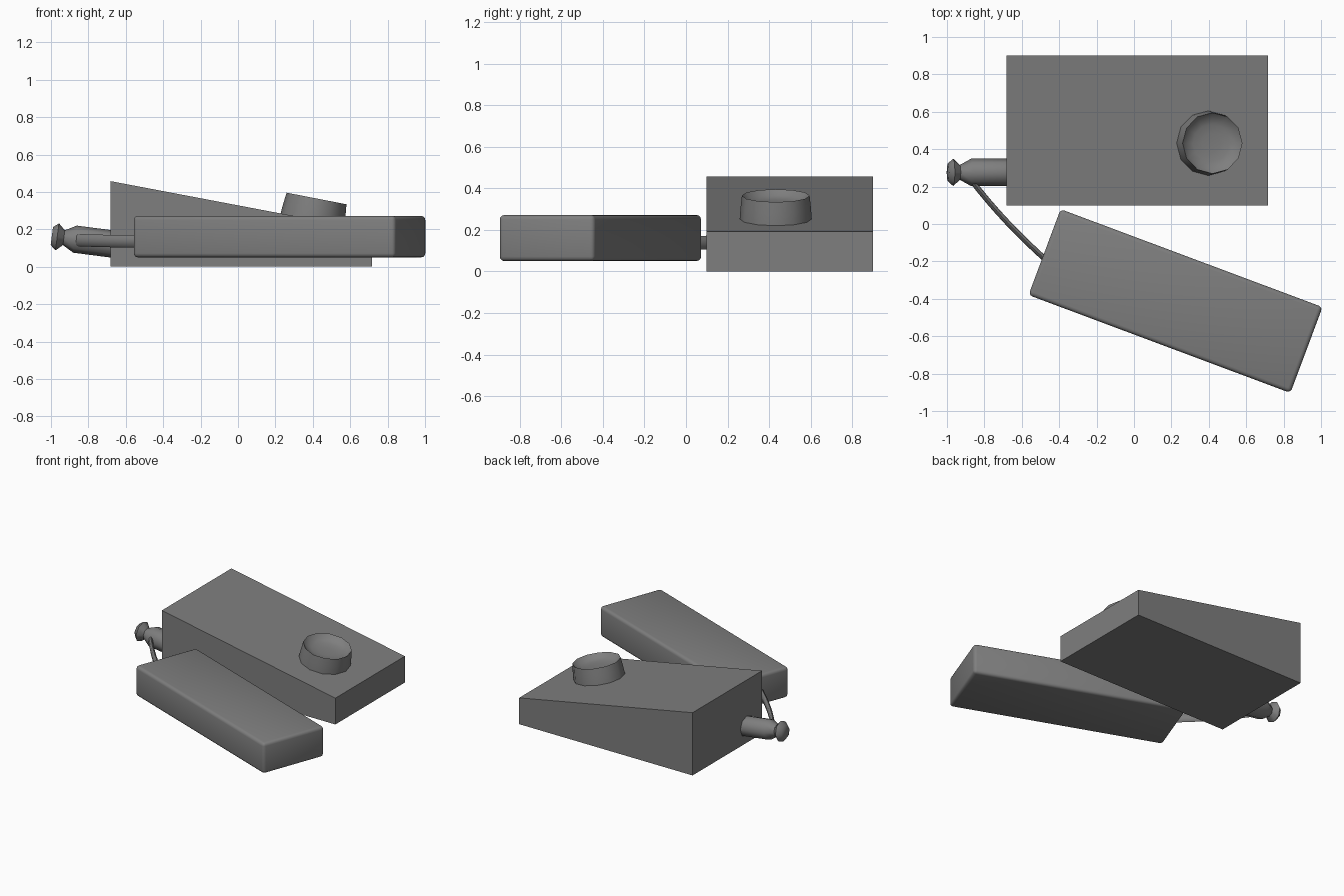
import bpy, bmesh, math
from mathutils import Vector

if "Cube" in bpy.data.objects:
    bpy.data.objects.remove(bpy.data.objects["Cube"])

# Dark grey shared by every part
dark = bpy.data.materials.new("dark_grey")
dark.diffuse_color = (0.21, 0.21, 0.21, 1)
dark.use_nodes = True
dark.node_tree.nodes["Principled BSDF"].inputs["Base Color"].default_value = dark.diffuse_color


def make_object(name, bm, smooth=None):
    bmesh.ops.recalc_face_normals(bm, faces=bm.faces)
    mesh = bpy.data.meshes.new(name)
    bm.to_mesh(mesh)
    bm.free()
    mesh.materials.append(dark)
    ob = bpy.data.objects.new(name, mesh)
    bpy.context.collection.objects.link(ob)
    if smooth:
        bpy.ops.object.select_all(action='DESELECT')
        bpy.context.view_layer.objects.active = ob
        ob.select_set(True)
        bpy.ops.object.shade_smooth_by_angle(angle=math.radians(smooth))
    return ob


def skin_rings(bm, rings):
    """Join rings of points with quads and cap both ends."""
    loops = [[bm.verts.new(p) for p in ring] for ring in rings]
    n = len(loops[0])
    for a, b in zip(loops, loops[1:]):
        for i in range(n):
            j = (i + 1) % n
            bm.faces.new((a[i], a[j], b[j], b[i]))
    bm.faces.new(loops[0][::-1])
    bm.faces.new(loops[-1])


def lathe(name, profile, sides, origin, axis, smooth):
    """Revolve (radius, height) pairs about an axis starting at origin."""
    rot = Vector((0, 0, 1)).rotation_difference(Vector(axis))
    bm = bmesh.new()
    angles = [2 * math.pi * i / sides for i in range(sides)]
    skin_rings(bm, [[Vector(origin) + rot @ Vector((r * math.cos(a), r * math.sin(a), h))
                     for a in angles] for r, h in profile])
    return make_object(name, bm, smooth)


# Wedge-shaped base
bm = bmesh.new()
side = [(-0.683, 0), (0.717, 0), (0.717, 0.192), (-0.683, 0.458)]
skin_rings(bm, [[(x, y, z) for x, z in side] for y in (0.098, 0.9)])
make_object("wedge_body", bm)

# Shallow dished knob, square to the sloping top
lathe("knob", [(0.174, -0.02), (0.173, 0.01), (0.169, 0.06), (0.163, 0.115),
               (0.14, 0.09), (0.1, 0.077), (0.05, 0.072)],
      12, (0.398, 0.432, 0.252), (0.19, 0, 0.98), 60)

# Post with a narrow neck and a flared tip
lathe("side_post", [(0.073, -0.03), (0.073, 0.0), (0.073, 0.19), (0.04, 0.25),
                    (0.073, 0.286), (0.048, 0.315)],
      8, (-0.683, 0.276, 0.123), (-1, 0, 0.13), 60)

# Flat cord from the post to the tilted block
bm = bmesh.new()
p0, p1, p2 = Vector((-0.87, 0.235, 0.143)), Vector((-0.69, -0.0, 0.135)), Vector((-0.45, -0.21, 0.135))
rings = []
for k in range(9):
    t = k / 8
    c = p0 * (1 - t) ** 2 + p1 * 2 * t * (1 - t) + p2 * t ** 2
    d = ((p1 - p0) * (1 - t) + (p2 - p1) * t).normalized()
    across = d.cross(Vector((0, 0, 1))).normalized()
    rings.append([c + across * 0.015 * math.cos(a) + Vector((0, 0, 0.033 * math.sin(a)))
                  for a in (2 * math.pi * i / 8 for i in range(8))])
skin_rings(bm, rings)
make_object("cord", bm, 60)

# Rounded block set at an angle
bm = bmesh.new()
bmesh.ops.create_cube(bm, size=1)
bmesh.ops.scale(bm, vec=(1.495, 0.49, 0.222), verts=bm.verts)
bmesh.ops.bevel(bm, geom=bm.edges[:], offset=0.022, segments=3, profile=0.5, affect='EDGES')
block = make_object("rounded_block", bm, 40)
block.location = (0.222, -0.412, 0.161)
block.rotation_euler = (0, 0, math.radians(-20.5))
